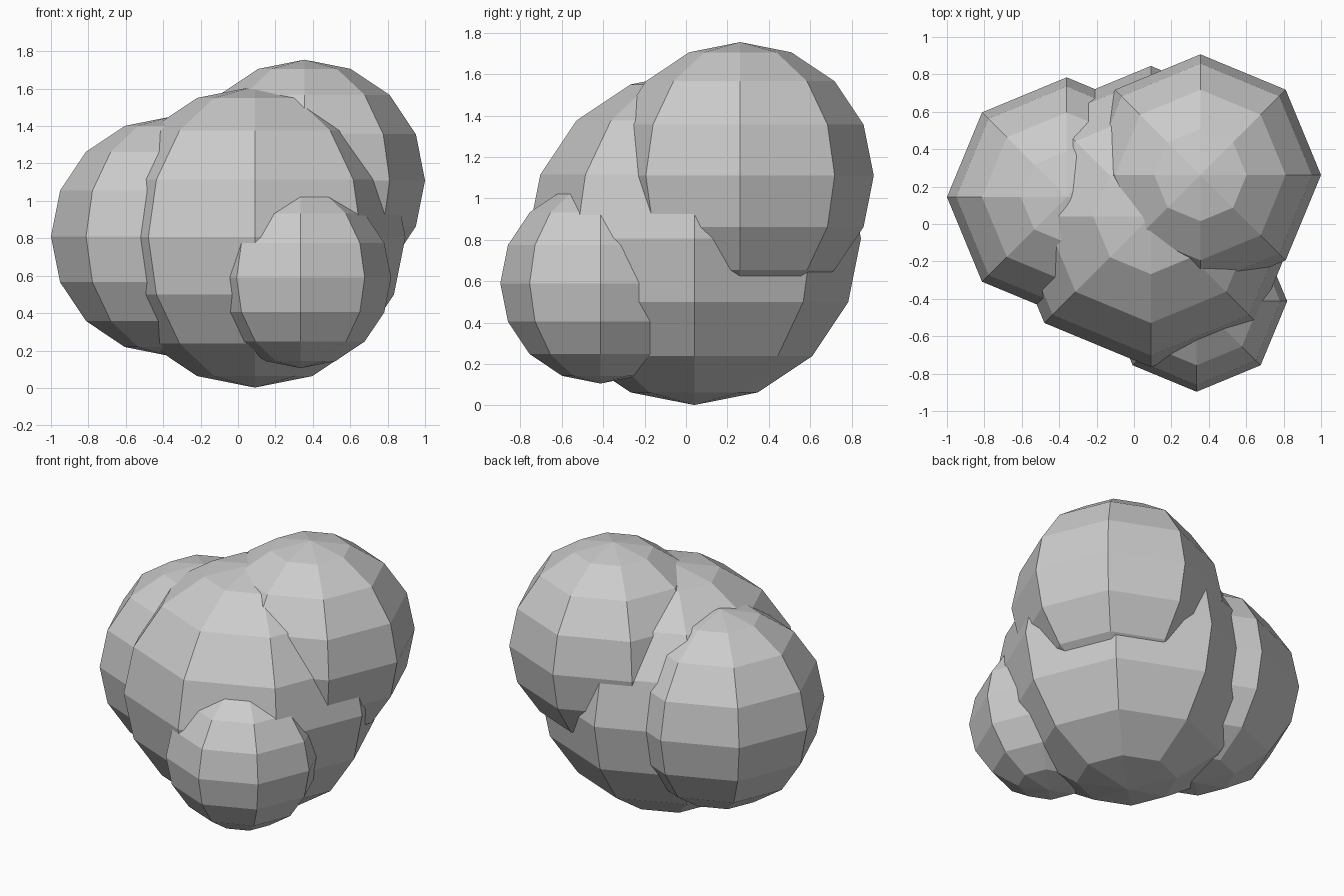
import bpy

if "Cube" in bpy.data.objects:
    bpy.data.objects.remove(bpy.data.objects["Cube"])


def lobe(name, centre, radius):
    # Low-poly ball with flat faces: 8 segments, 8 rings
    bpy.ops.mesh.primitive_uv_sphere_add(
        segments=8, ring_count=8, radius=radius, location=centre)
    obj = bpy.context.object
    obj.name = name
    bpy.ops.object.shade_flat()
    return obj


# Overlapping leaf lobes of a rounded bush
lobe("main_lobe", (0.09, 0.04, 0.807), 0.805)
lobe("upper_right_lobe", (0.355, 0.262, 1.11), 0.645)
lobe("left_lobe", (-0.36, 0.144, 0.81), 0.64)
lobe("small_front_lobe", (0.335, -0.413, 0.59), 0.484)
